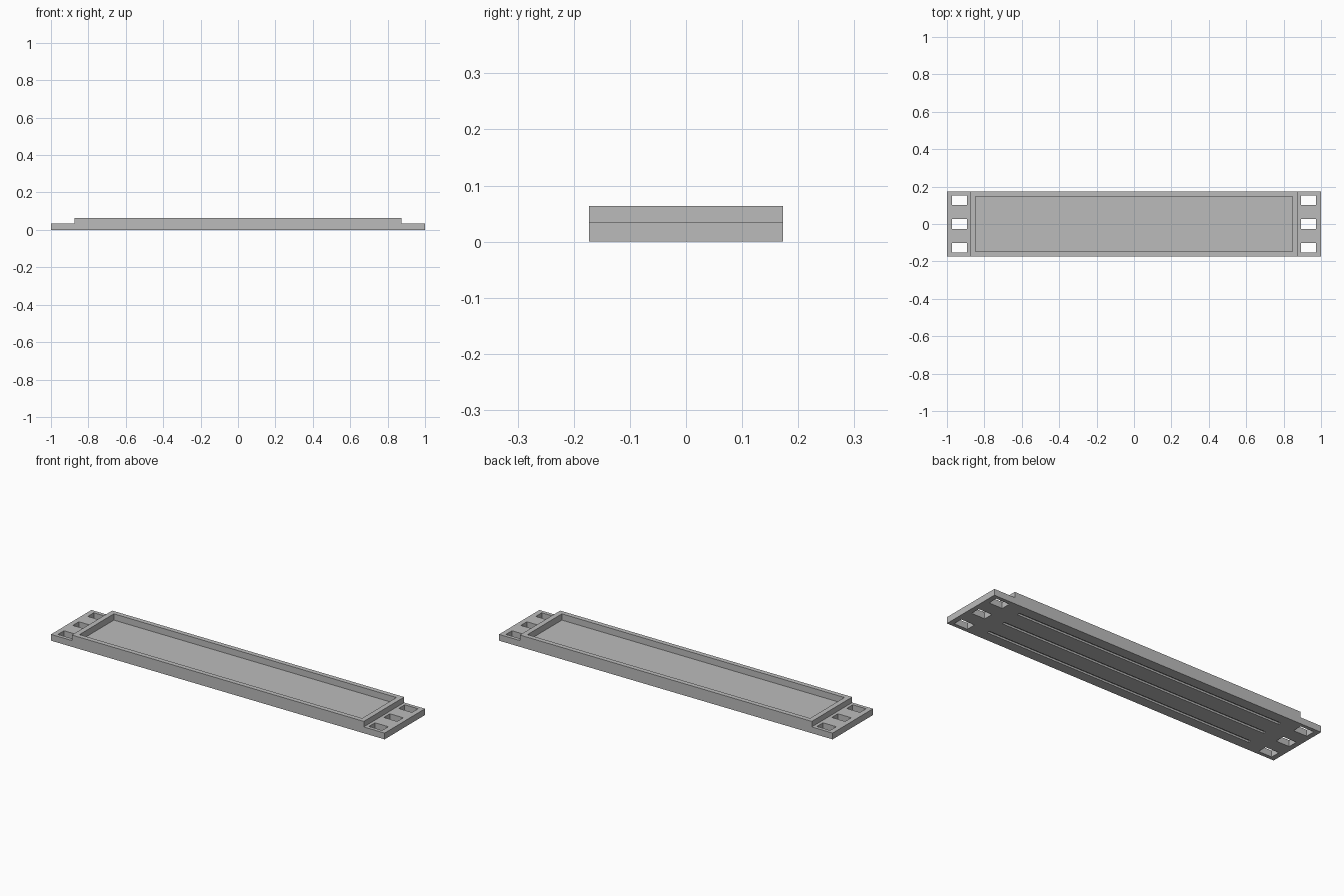
import bpy
import bmesh
from mathutils import Matrix, Vector

cube = bpy.data.objects.get("Cube")
if cube:
    bpy.data.objects.remove(cube, do_unlink=True)

HALF_WIDTH = 0.173
STEP, TOP = 0.034, 0.064

grey = bpy.data.materials.new("plain grey")
grey.use_nodes = True
colour = (0.5, 0.5, 0.5, 1)
grey.diffuse_color = colour
grey.node_tree.nodes["Principled BSDF"].inputs["Base Color"].default_value = colour


def finish(name, bm):
    bmesh.ops.recalc_face_normals(bm, faces=bm.faces[:])
    mesh = bpy.data.meshes.new(name)
    bm.to_mesh(mesh)
    bm.free()
    mesh.materials.append(grey)
    obj = bpy.data.objects.new(name, mesh)
    bpy.context.collection.objects.link(obj)
    return obj


def add_box(bm, centre, size):
    matrix = Matrix.Translation(centre) @ Matrix.Diagonal(Vector(size)).to_4x4()
    bmesh.ops.create_cube(bm, size=1, matrix=matrix)


# Stepped plate: side profile extruded across the width
half = [(1, 0), (1, STEP), (0.875, STEP), (0.875, TOP)]
profile = half + [(-x, z) for x, z in reversed(half)]
bm = bmesh.new()
face = bm.faces.new([bm.verts.new((x, -HALF_WIDTH, z)) for x, z in profile])
side = bmesh.ops.extrude_face_region(bm, geom=[face])["geom"]
bmesh.ops.translate(bm, vec=(0, 2 * HALF_WIDTH, 0),
                    verts=[v for v in side if isinstance(v, bmesh.types.BMVert)])
plate = finish("stepped_tray_plate", bm)

# Cutters: shallow tray, end slots and underside grooves
bm = bmesh.new()
add_box(bm, (0, 0, 0.08), (1.694, 0.294, 0.1))
for row in (-1, 0, 1):
    add_box(bm, (0, row * 0.11, 0), (1.6, 0.016, 0.02))
    for end in (-1, 1):
        add_box(bm, (end * 0.932, row * 0.1275, 0.02), (0.08, 0.052, 0.1))
cutter = finish("pocket_cutter", bm)
cutter.hide_render = True

# Cut the openings and discard the cutter
cut = plate.modifiers.new("openings", "BOOLEAN")
cut.operation = "DIFFERENCE"
cut.solver = "EXACT"
cut.object = cutter
bpy.context.view_layer.objects.active = plate
plate.select_set(True)
bpy.ops.object.modifier_apply(modifier=cut.name)
bpy.data.objects.remove(cutter, do_unlink=True)
